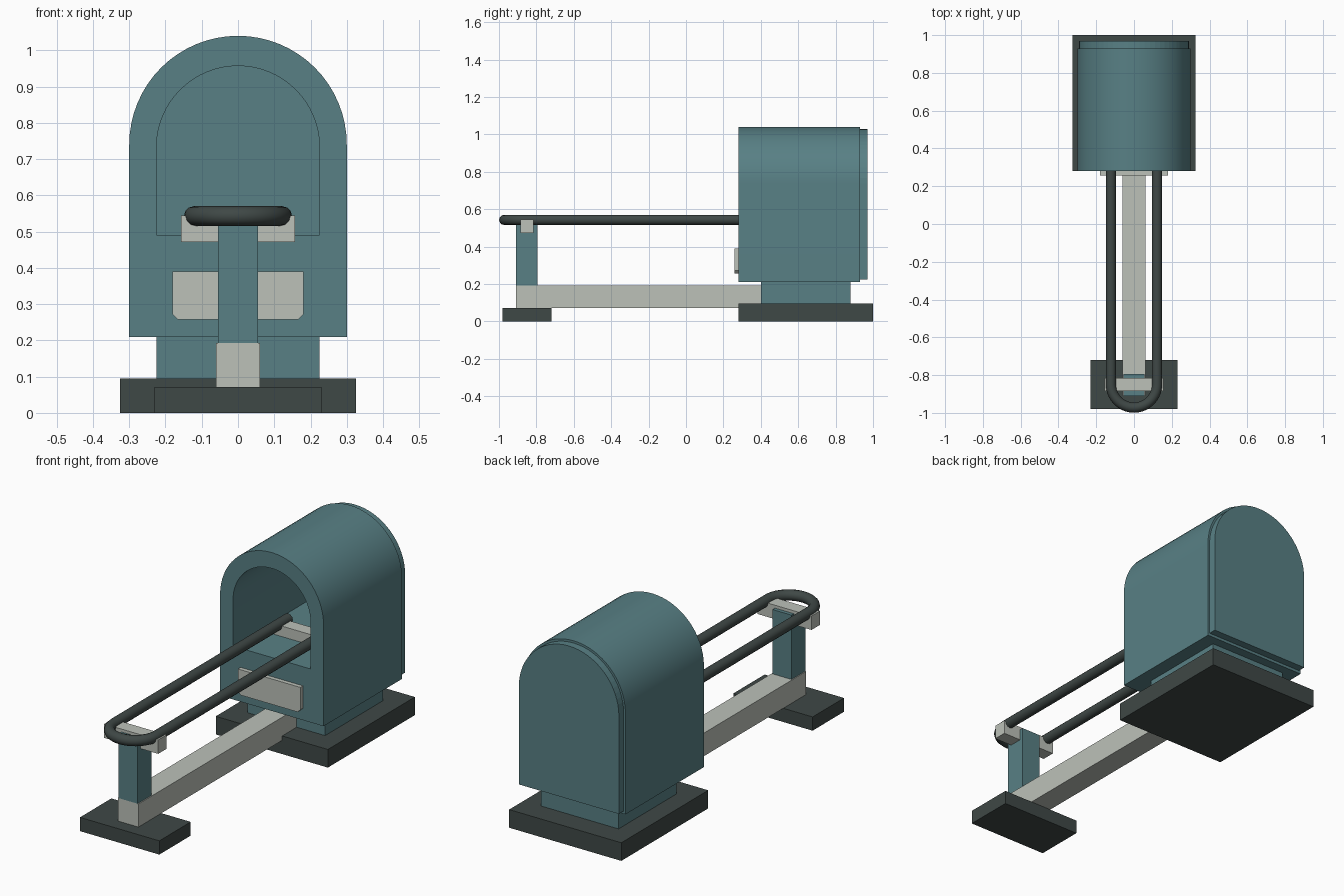
import bpy, bmesh, math
from mathutils import Vector

if "Cube" in bpy.data.objects:
    bpy.data.objects.remove(bpy.data.objects["Cube"])


def material(name, r, g, b):
    lin = lambda c: ((c / 255 + 0.055) / 1.055) ** 2.4
    m = bpy.data.materials.new(name)
    m.diffuse_color = (lin(r), lin(g), lin(b), 1)
    m.use_nodes = True
    m.node_tree.nodes["Principled BSDF"].inputs["Base Color"].default_value = m.diffuse_color
    return m


TEAL = material("teal", 88, 128, 133)
PALE = material("pale_grey", 188, 193, 185)
DARK = material("charcoal", 63, 72, 70)


def finish(name, bm, mat, smooth=None):
    bmesh.ops.recalc_face_normals(bm, faces=bm.faces[:])
    me = bpy.data.meshes.new(name)
    bm.to_mesh(me)
    bm.free()
    ob = bpy.data.objects.new(name, me)
    bpy.context.collection.objects.link(ob)
    me.materials.append(mat)
    if smooth:
        bpy.context.view_layer.objects.active = ob
        ob.select_set(True)
        bpy.ops.object.shade_smooth_by_angle(angle=math.radians(smooth))
        ob.select_set(False)
    return ob


def box(name, mat, half_x, y0, y1, z0, z1):
    return prism(name, mat, [(-half_x, z0), (half_x, z0), (half_x, z1), (-half_x, z1)], y0, y1)


def prism(name, mat, outline, y0, y1):
    """Extrude an x-z outline along y."""
    bm = bmesh.new()
    a = [bm.verts.new((x, y0, z)) for x, z in outline]
    b = [bm.verts.new((x, y1, z)) for x, z in outline]
    n = len(a)
    bm.faces.new(a)
    bm.faces.new(b[::-1])
    for i in range(n):
        j = (i + 1) % n
        bm.faces.new((a[i], a[j], b[j], b[i]))
    return finish(name, bm, mat)


def arch(half, z0, z1, steps=32):
    """Closed arch outline, flat bottom and round top."""
    pts = [(half * math.cos(math.pi * i / steps), z1 - half + half * math.sin(math.pi * i / steps))
           for i in range(steps + 1)]
    return [(half, z0)] + pts + [(-half, z0)]


# Housing: arch shell open along its tunnel
def housing(y0, y1):
    outer, inner = arch(0.3, 0.21, 1.04), arch(0.225, 0.49, 0.957)
    bm = bmesh.new()
    loops = [[bm.verts.new((x, y, z)) for x, z in o] for o in (outer, inner) for y in (y0, y1)]
    oa, ob, ia, ib = loops
    n = len(oa)
    for i in range(n):
        j = (i + 1) % n
        for p, q in ((oa, ob), (ia, ib), (oa, ia), (ob, ib)):
            bm.faces.new((p[i], p[j], q[j], q[i]))
    return finish("housing", bm, TEAL, 20)


housing(0.28, 0.93)

# Closed panel at the back of the tunnel
prism("back_panel", TEAL, arch(0.29, 0.225, 1.028), 0.93, 0.97)

# Pedestal and feet
box("pedestal", TEAL, 0.225, 0.40, 0.88, 0.095, 0.21)
box("rear_base", DARK, 0.325, 0.28, 1.0, 0.0, 0.095)
box("front_foot", DARK, 0.23, -0.98, -0.72, 0.0, 0.072)

# Spine beam and front post
box("spine_beam", PALE, 0.06, -0.91, 0.42, 0.072, 0.193)
box("front_post", TEAL, 0.055, -0.91, -0.795, 0.193, 0.53)

# Rail supports
box("front_crossbar", PALE, 0.157, -0.885, -0.815, 0.472, 0.545)
box("rear_crossbar", PALE, 0.157, 0.50, 0.57, 0.472, 0.545)

# Front plate with clipped lower corners
prism("front_plate", PALE, [(-0.165, 0.257), (0.165, 0.257), (0.181, 0.273), (0.181, 0.39),
                            (-0.181, 0.39), (-0.181, 0.273)], 0.258, 0.282)


# U-shaped rail swept with a round section
def rail(radius=0.122, tube=0.027, z=0.543, end=0.59, bend=-0.85, sides=12, steps=20):
    path = [(Vector((-radius, end, z)), Vector((1, 0, 0)))]
    for i in range(steps + 1):
        t = math.pi + math.pi * i / steps
        d = Vector((math.cos(t), math.sin(t), 0))
        path.append((Vector((0, bend, z)) + d * radius, -d))
    path.append((Vector((radius, end, z)), Vector((-1, 0, 0))))
    bm = bmesh.new()
    rings = []
    for p, side in path:
        rings.append([bm.verts.new(p + side * tube * math.cos(2 * math.pi * k / sides)
                                   + Vector((0, 0, tube * math.sin(2 * math.pi * k / sides))))
                      for k in range(sides)])
    for a, b in zip(rings, rings[1:]):
        for k in range(sides):
            m = (k + 1) % sides
            bm.faces.new((a[k], a[m], b[m], b[k]))
    bm.faces.new(rings[0])
    bm.faces.new(rings[-1])
    return finish("guide_rail", bm, DARK, 40)


rail()
